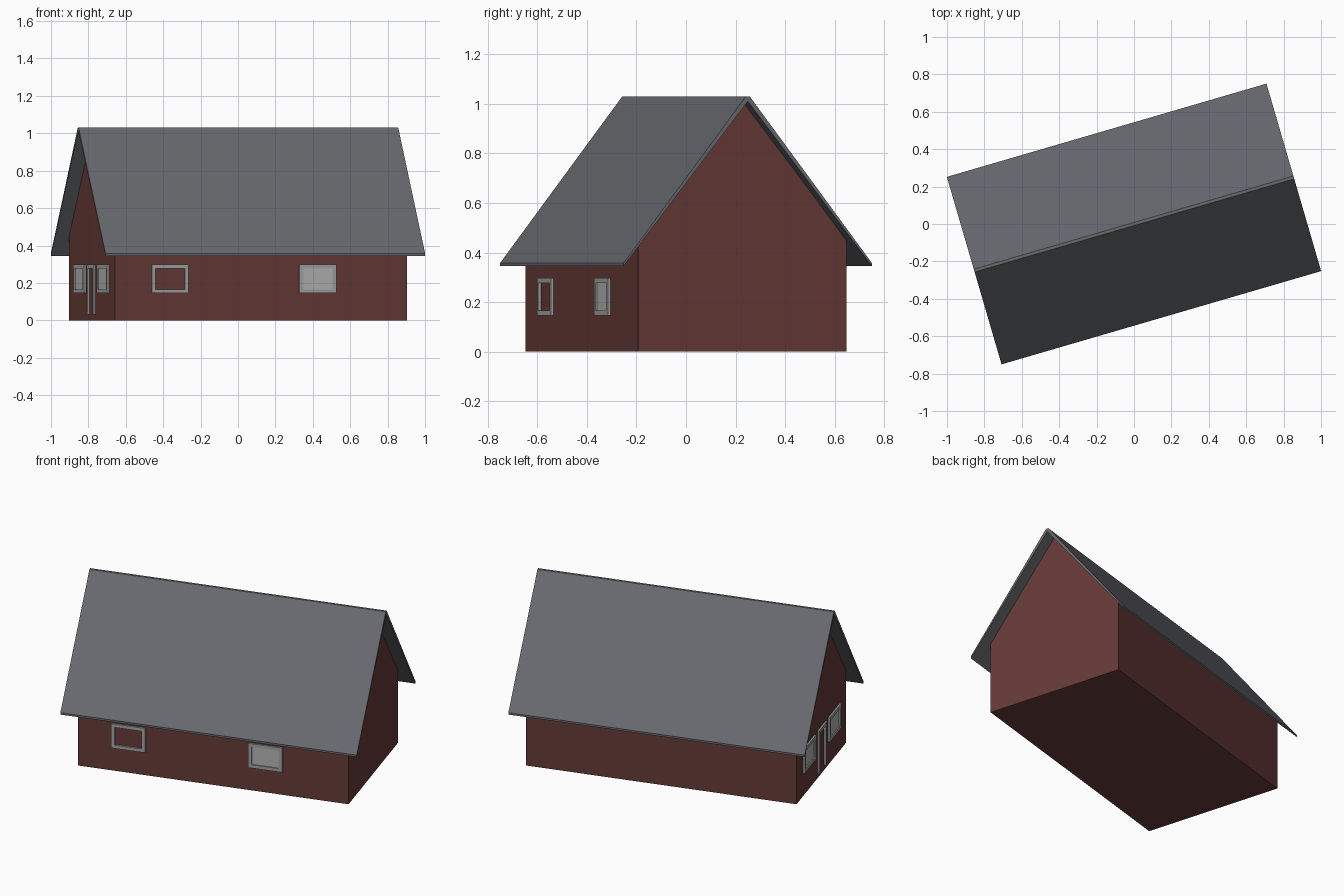
import bpy, bmesh, math
from mathutils import Matrix, Vector

if "Cube" in bpy.data.objects:
    bpy.data.objects.remove(bpy.data.objects["Cube"])

TURN = Matrix.Rotation(math.radians(16.26), 4, 'Z')  # whole house is turned on its plot
HL, HW = 0.813, 0.438   # wall half length / half width


def material(name, rgb):
    m = bpy.data.materials.new(name)
    m.diffuse_color = (*rgb, 1)
    m.use_nodes = True
    m.node_tree.nodes["Principled BSDF"].inputs["Base Color"].default_value = m.diffuse_color
    return m


BRICK = material("red_wall", (0.13, 0.042, 0.038))
SLATE = material("slate_roof", (0.14, 0.145, 0.16))
TRIM = material("trim", (0.36, 0.36, 0.36))
PANE = material("pane", (0.45, 0.45, 0.45))


def finish(name, bm, mat, place=Matrix()):
    bmesh.ops.recalc_face_normals(bm, faces=bm.faces)
    bm.transform(TURN @ place)
    me = bpy.data.meshes.new(name)
    bm.to_mesh(me)
    bm.free()
    me.materials.append(mat)
    ob = bpy.data.objects.new(name, me)
    bpy.context.collection.objects.link(ob)
    return ob


def prism(name, profile, half_len, mat):
    """Extrude a (y, z) profile along the ridge direction."""
    bm = bmesh.new()
    face = bm.faces.new([bm.verts.new((-half_len, y, z)) for y, z in profile])
    out = bmesh.ops.extrude_face_region(bm, geom=[face])
    bmesh.ops.translate(bm, vec=(2 * half_len, 0, 0),
                        verts=[v for v in out["geom"] if isinstance(v, bmesh.types.BMVert)])
    finish(name, bm, mat)


def add_box(bm, x0, x1, z0, z1, depth):
    """Box standing out of the wall plane y = 0 towards -y."""
    m = Matrix.Translation(((x0 + x1) / 2, -depth / 2 + 0.002, (z0 + z1) / 2))
    m = m @ Matrix.Diagonal((x1 - x0, depth + 0.004, z1 - z0, 1))
    bmesh.ops.create_cube(bm, size=1, matrix=m)


def frame(name, place, w, z0, z1, bar, sill=True, depth=0.011):
    bm = bmesh.new()
    h = w / 2
    add_box(bm, -h, -h + bar, z0, z1, depth)
    add_box(bm, h - bar, h, z0, z1, depth)
    add_box(bm, -h + bar, h - bar, z1 - bar, z1, depth)
    if sill:
        add_box(bm, -h + bar, h - bar, z0, z0 + bar, depth)
    finish(name, bm, TRIM, place)


def window(name, place, pane=True):
    frame(name + "_frame", place, 0.205, 0.145, 0.298, 0.021)
    if pane:
        bm = bmesh.new()
        add_box(bm, -0.0815, 0.0815, 0.166, 0.277, 0.004)
        finish(name + "_pane", bm, PANE, place)


# walls with both gables
prism("walls", [(-HW, 0), (HW, 0), (HW, 0.448), (0, 1.014), (-HW, 0.448)], HL, BRICK)

# thin pitched roof with overhang
prism("roof", [(-0.522, 0.345), (-0.522, 0.357), (-0.008, 1.03), (0.008, 1.03),
               (0.522, 0.357), (0.522, 0.345), (0, 1.01)], 0.89, SLATE)

# front wall windows: the left one has no glass
window("front_left_window", Matrix.Translation((-0.508, -HW, 0)), pane=False)
window("front_right_window", Matrix.Translation((0.315, -HW, 0)))

# left gable: a door between two windows
gable = Matrix.Translation((-HL, 0, 0)) @ Matrix.Rotation(-math.pi / 2, 4, 'Z')
for side, x in (("rear", -0.222), ("near", 0.222)):
    window(f"gable_{side}_window", gable @ Matrix.Translation((x, 0, 0)))
frame("door_frame", gable, 0.142, 0.03, 0.298, 0.021, sill=False)
